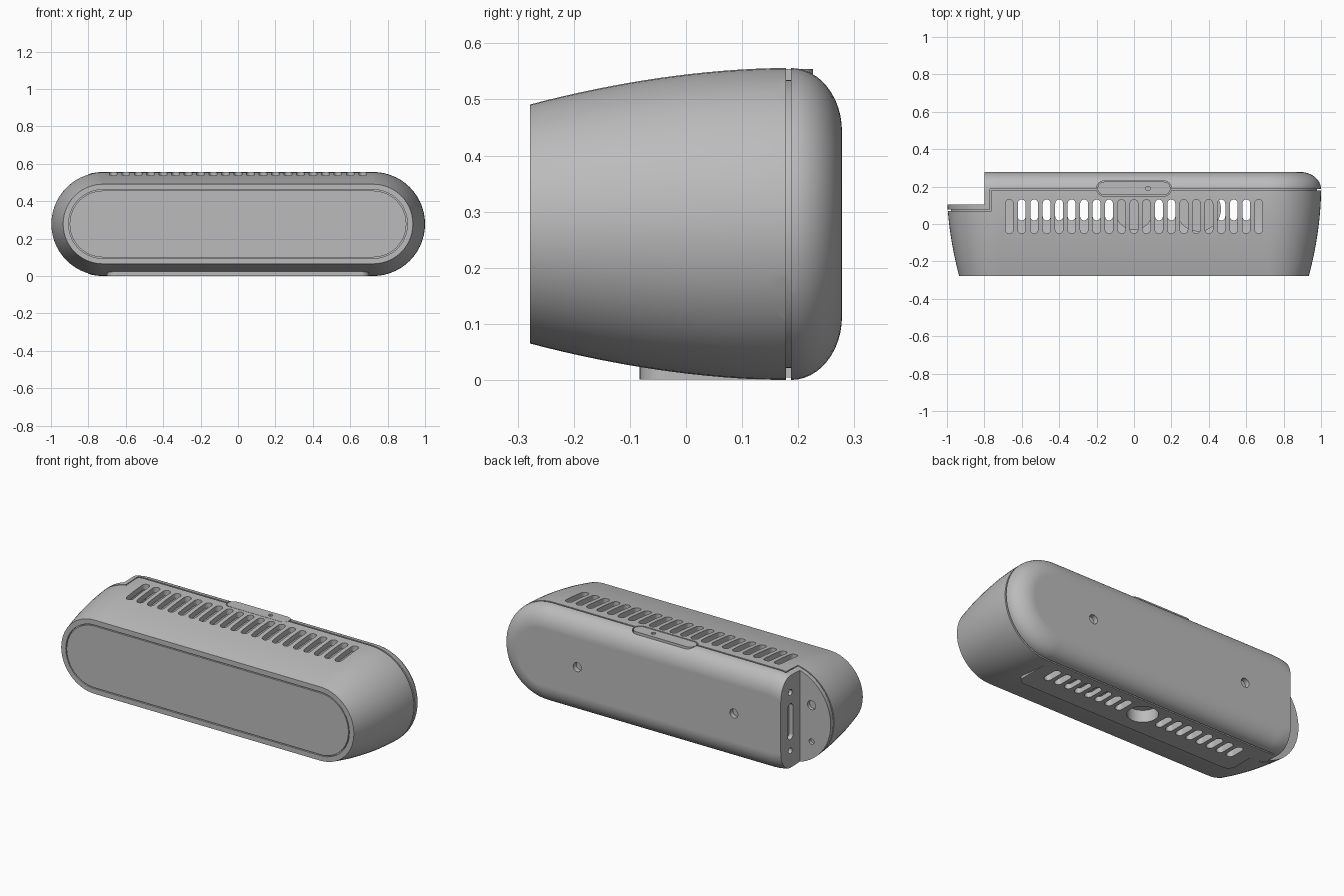
import bpy, bmesh, math

if "Cube" in bpy.data.objects:
    bpy.data.objects.remove(bpy.data.objects["Cube"], do_unlink=True)

grey = bpy.data.materials.new("plain grey")
grey.use_nodes = True
grey.diffuse_color = (0.5, 0.5, 0.5, 1)
grey.node_tree.nodes["Principled BSDF"].inputs["Base Color"].default_value = (0.5, 0.5, 0.5, 1)

HALF, MID = 0.722, 0.278          # straight half-length and middle height of the stadium section


def finish(bm, name):
    bmesh.ops.recalc_face_normals(bm, faces=bm.faces)
    mesh = bpy.data.meshes.new(name)
    bm.to_mesh(mesh)
    bm.free()
    mesh.materials.append(grey)
    obj = bpy.data.objects.new(name, mesh)
    bpy.context.collection.objects.link(obj)
    return obj


def stadium(r, half, n=28):
    """Outline of a rounded bar lying along the first axis."""
    pts = []
    for side, start in ((1, -math.pi / 2), (-1, math.pi / 2)):
        for i in range(n + 1):
            a = start + math.pi * i / n
            pts.append((side * half + r * math.cos(a), r * math.sin(a)))
    return pts


def loft(name, profile, closed=False):
    """Stadium sections of radius r placed along y; closed makes a tube."""
    bm = bmesh.new()
    rings = [[bm.verts.new((x, y, MID + z)) for x, z in stadium(r, HALF)] for y, r in profile]
    pairs = list(zip(rings, rings[1:]))
    if closed:
        pairs.append((rings[-1], rings[0]))
    else:
        bm.faces.new(rings[0])
        bm.faces.new(rings[-1])
    for a, b in pairs:
        for i in range(len(a)):
            j = (i + 1) % len(a)
            bm.faces.new((a[i], a[j], b[j], b[i]))
    return finish(bm, name)


def prism(bm, outline, lo, hi, place):
    """Extrude a 2D outline from lo to hi; place maps (u, v, w) to xyz."""
    a = [bm.verts.new(place(u, v, lo)) for u, v in outline]
    b = [bm.verts.new(place(u, v, hi)) for u, v in outline]
    bm.faces.new(a)
    bm.faces.new(b)
    for i in range(len(a)):
        j = (i + 1) % len(a)
        bm.faces.new((a[i], a[j], b[j], b[i]))


def circle(r, n=32):
    return [(r * math.cos(2 * math.pi * i / n), r * math.sin(2 * math.pi * i / n)) for i in range(n)]


def box(name, lo, hi):
    bm = bmesh.new()
    prism(bm, [(lo[0], lo[1]), (hi[0], lo[1]), (hi[0], hi[1]), (lo[0], hi[1])],
          lo[2], hi[2], lambda u, v, w: (u, v, w))
    return finish(bm, name)


def upright(name, outline, x, y, lo, hi):
    bm = bmesh.new()
    prism(bm, outline, lo, hi, lambda u, v, w: (x + u, y + v, w))
    return finish(bm, name)


def combine(target, tool, op="DIFFERENCE"):
    """Apply a boolean and remove the tool."""
    mod = target.modifiers.new("combine", "BOOLEAN")
    mod.operation, mod.object, mod.solver = op, tool, "EXACT"
    bpy.context.view_layer.objects.active = target
    bpy.ops.object.modifier_apply(modifier=mod.name)
    bpy.data.objects.remove(tool, do_unlink=True)


def radius(y):
    return 0.278 - 0.065 * max(0, (0.18 - y) / 0.458) ** 1.85


# Main housing: tapering front part, rounded back
front = [(-0.278 + 0.458 * i / 16, radius(-0.278 + 0.458 * i / 16)) for i in range(17)]
back = [(0.187 + 0.091 * math.sin(t), 0.165 + 0.113 * math.cos(t))
        for t in [math.pi / 2 * i / 12 for i in range(13)]]
housing = loft("housing", front + back)

# Hollow inside, closed at the notched end
cavity = loft("cavity", [(y, radius(y) - 0.031) for y in (-0.24, -0.15, -0.06, 0.03, 0.12, 0.181)]
              + [(0.241, 0.2)])
combine(cavity, box("cavity_end", (-1.3, -0.5, -0.3), (-0.755, 0.5, 0.9)))
combine(housing, cavity)

# Flat foot pad underneath, with a boss for the mounting hole
c = 0.045
pad = [(sx * (0.7 - c) + c * math.cos(a), sy * (0.13 - c) + c * math.sin(a))
       for k, (sx, sy) in enumerate(((1, 1), (-1, 1), (-1, -1), (1, -1)))
       for a in [math.pi / 2 * (k + i / 6) for i in range(7)]]
combine(housing, upright("foot_pad", pad, 0, 0.0475, 0.001, 0.041), "UNION")
combine(housing, upright("boss", circle(0.1), 0, 0.068, 0.012, 0.15), "UNION")
combine(housing, upright("mount_hole", circle(0.08), 0, 0.068, -0.1, 0.07))

# Vent slots, a full row above and a split row below
bm = bmesh.new()
for i in range(-10, 11):
    x = i * 0.0667
    rows = [(0.04, 0.07, 0.44, 0.7)]
    if 2 <= abs(i) <= 9:
        rows.append((0.075, 0.035, -0.1, 0.07))
    for y, half, lo, hi in rows:
        prism(bm, stadium(0.021, half, 8), lo, hi, lambda u, v, w: (x + v, y + u, w))
combine(housing, finish(bm, "vent_slots"))

# Seam between front shell and back cover, stepping around the notch
seam = loft("seam", [(0.178, 0.32), (0.187, 0.32), (0.187, 0.257), (0.178, 0.257)], True)
combine(seam, box("seam_end", (-1.3, 0, -0.3), (-0.77, 0.5, 0.9)))
combine(housing, seam)
seam = loft("notch_seam", [(0.07, 0.32), (0.077, 0.32), (0.077, 0.257), (0.07, 0.257)], True)
combine(seam, box("seam_rest", (-0.763, -0.2, -0.3), (1.3, 0.5, 0.9)))
combine(housing, seam)
for lo, hi in ((-0.1, 0.021), (0.535, 0.7)):
    combine(housing, box("seam_step", (-0.7695, 0.0712, lo), (-0.7635, 0.1865, hi)))

# Notch at the right end
combine(housing, box("notch", (-1.3, 0.104, -0.3), (-0.8, 0.6, 0.9)))

# Thin groove framing the front panel
combine(housing, loft("front_groove", [(-0.3, 0.184), (-0.266, 0.184), (-0.266, 0.178), (-0.3, 0.178)], True))

# Screw holes and port
bm = bmesh.new()
for x, z, r, lo, hi in ((0.5, MID, 0.026, 0.25, 0.3), (-0.5, MID, 0.026, 0.25, 0.3),
                        (-0.875, 0.36, 0.026, 0.085, 0.12), (-0.875, 0.15, 0.016, 0.085, 0.12)):
    prism(bm, circle(r, 24), lo, hi, lambda u, v, w: (x + u, w, z + v))
for z in (0.11, 0.446):
    prism(bm, circle(0.017, 24), -0.82, -0.78, lambda u, v, w: (w, 0.19 + u, z + v))
prism(bm, stadium(0.024, 0.08, 10), -0.82, -0.775, lambda u, v, w: (w, 0.19 + v, MID + u))
combine(housing, finish(bm, "screw_holes"))

# Button plate set into a pocket on top
combine(housing, upright("pocket", stadium(0.041, 0.159, 12), 0, 0.19, 0.533, 0.7))
button = upright("button_plate", stadium(0.036, 0.159, 12), 0, 0.19, 0.531, 0.554)
combine(button, upright("indicator_hole", circle(0.012, 20), 0.075, 0.19, 0.545, 0.6))

# Round component inside, seen through the vents
component = upright("inner_component", circle(0.12, 40), 0.345, 0.08, 0.03, 0.34)

for obj in (housing, button, component):
    bpy.ops.object.select_all(action="DESELECT")
    obj.select_set(True)
    bpy.context.view_layer.objects.active = obj
    bpy.ops.object.shade_smooth_by_angle(angle=math.radians(30))
    normals = obj.modifiers.new("weighted_normals", "WEIGHTED_NORMAL")
    normals.keep_sharp = True
